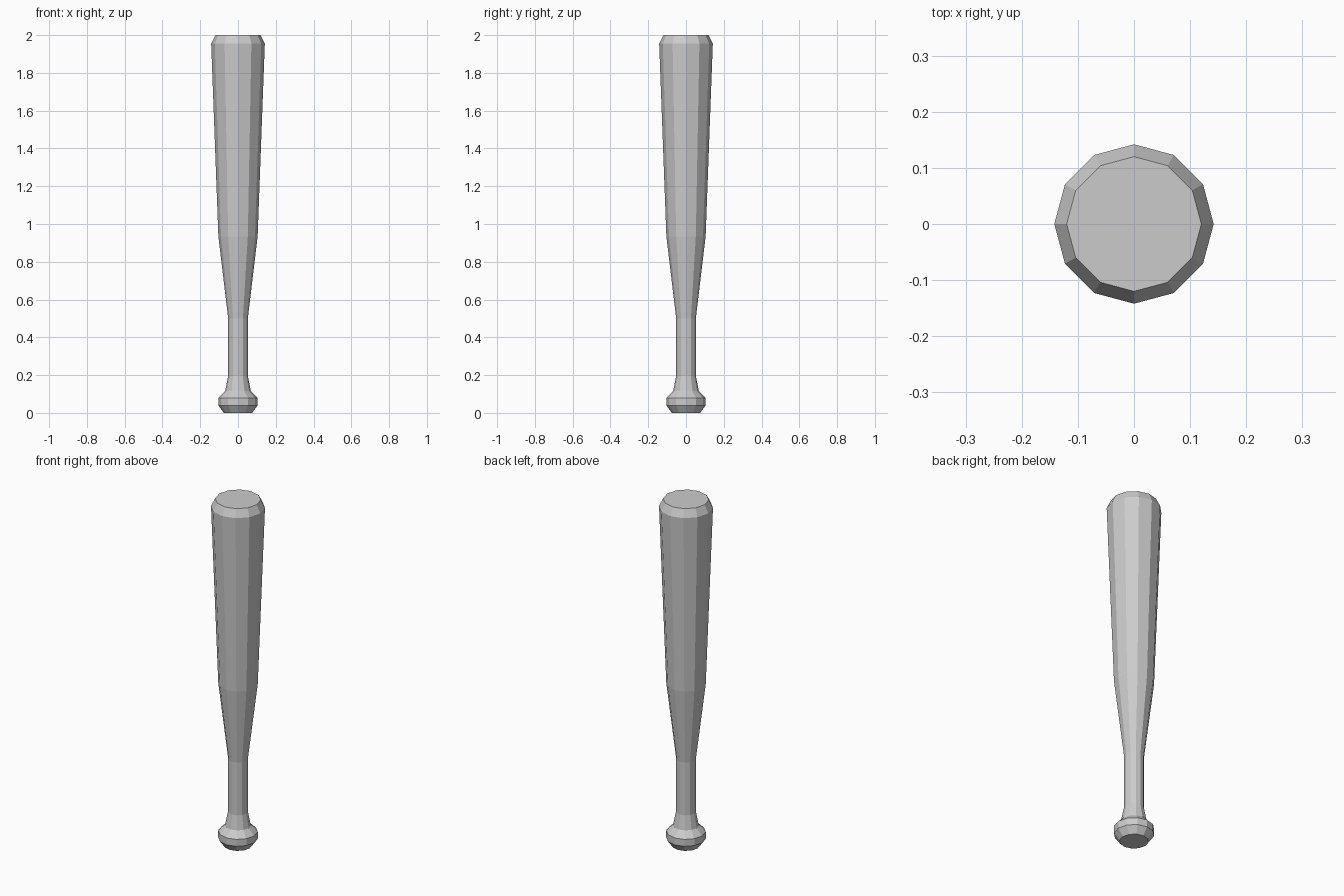
import bpy, bmesh
from math import cos, sin, tau

if "Cube" in bpy.data.objects:
    bpy.data.objects.remove(bpy.data.objects["Cube"])

SIDES = 12

# Radius and height, from the knob up to the barrel end
profile = [
    (0.075, 0.0), (0.104, 0.04), (0.104, 0.08), (0.068, 0.115),   # knob
    (0.052, 0.195), (0.052, 0.5),                                 # grip
    (0.104, 0.935), (0.142, 1.955), (0.12, 2.0),                  # barrel
]


def lathe(name, profile):
    bm = bmesh.new()
    rings = [[bm.verts.new((r * cos(tau * i / SIDES), r * sin(tau * i / SIDES), z))
              for i in range(SIDES)] for r, z in profile]
    for low, high in zip(rings, rings[1:]):
        for i in range(SIDES):
            j = (i + 1) % SIDES
            bm.faces.new((low[i], low[j], high[j], high[i]))
    # Flat end caps
    bm.faces.new(rings[0][::-1])
    bm.faces.new(rings[-1])
    mesh = bpy.data.meshes.new(name)
    bm.to_mesh(mesh)
    bm.free()
    obj = bpy.data.objects.new(name, mesh)
    bpy.context.collection.objects.link(obj)
    return obj


lathe("baseball_bat", profile)
